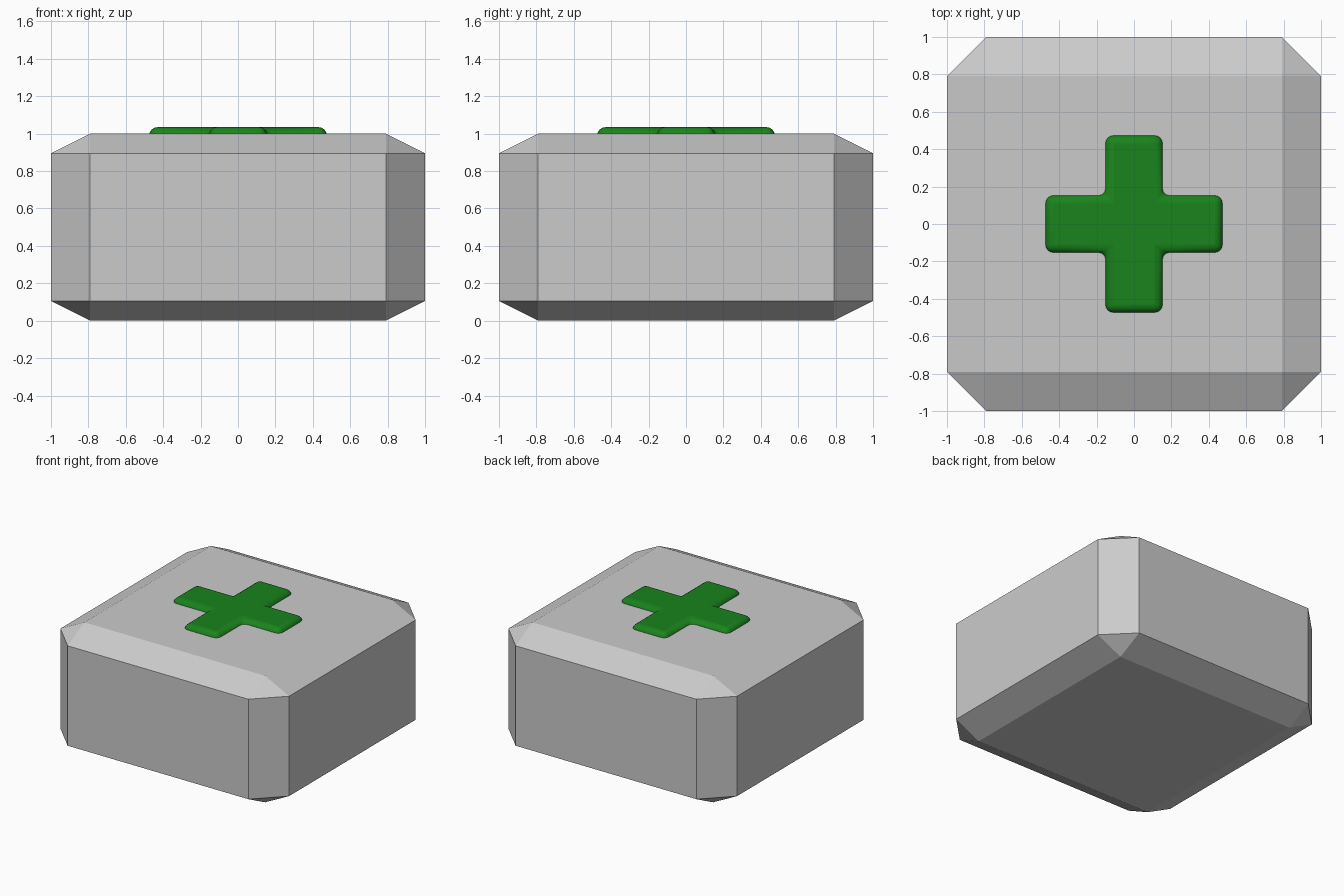
import bpy, bmesh

if "Cube" in bpy.data.objects:
    bpy.data.objects.remove(bpy.data.objects["Cube"])


def make_object(name, bm):
    bmesh.ops.recalc_face_normals(bm, faces=bm.faces)
    mesh = bpy.data.meshes.new(name)
    bm.to_mesh(mesh)
    bm.free()
    obj = bpy.data.objects.new(name, mesh)
    bpy.context.collection.objects.link(obj)
    return obj


# Box body: chamfered cube squashed to half height, standing on z = 0
bm = bmesh.new()
bmesh.ops.create_cube(bm, size=2)
bmesh.ops.bevel(bm, geom=bm.edges[:], offset=0.21, offset_type='OFFSET',
                segments=1, profile=0.5, affect='EDGES')
bmesh.ops.scale(bm, vec=(1, 1, 0.5), verts=bm.verts)
bmesh.ops.translate(bm, vec=(0, 0, 0.5), verts=bm.verts)
make_object("box_body", bm)

# Raised cross: one arm outline turned four times, extruded and rounded
ARM, HALF, BOTTOM, TOP = 0.475, 0.155, 0.9, 1.035
outline = []
for c, s in ((1, 0), (0, 1), (-1, 0), (0, -1)):
    for x, y in ((ARM, -HALF), (ARM, HALF), (HALF, HALF)):
        outline.append((c * x - s * y, s * x + c * y, BOTTOM))
bm = bmesh.new()
base = bm.faces.new([bm.verts.new(p) for p in outline])
top = bmesh.ops.extrude_face_region(bm, geom=[base], use_keep_orig=True)
bmesh.ops.translate(bm, vec=(0, 0, TOP - BOTTOM),
                    verts=[v for v in top["geom"] if isinstance(v, bmesh.types.BMVert)])
cross = make_object("raised_cross", bm)
bevel = cross.modifiers.new("rounded_edges", 'BEVEL')
bevel.width = 0.045
bevel.segments = 4
bevel.limit_method = 'ANGLE'

bpy.context.view_layer.objects.active = cross
cross.select_set(True)
bpy.ops.object.shade_smooth_by_angle()

# Green finish for the cross
green = bpy.data.materials.new("green")
green.diffuse_color = (0.01, 0.23, 0.012, 1)
green.use_nodes = True
green.node_tree.nodes["Principled BSDF"].inputs["Base Color"].default_value = green.diffuse_color
cross.data.materials.append(green)
